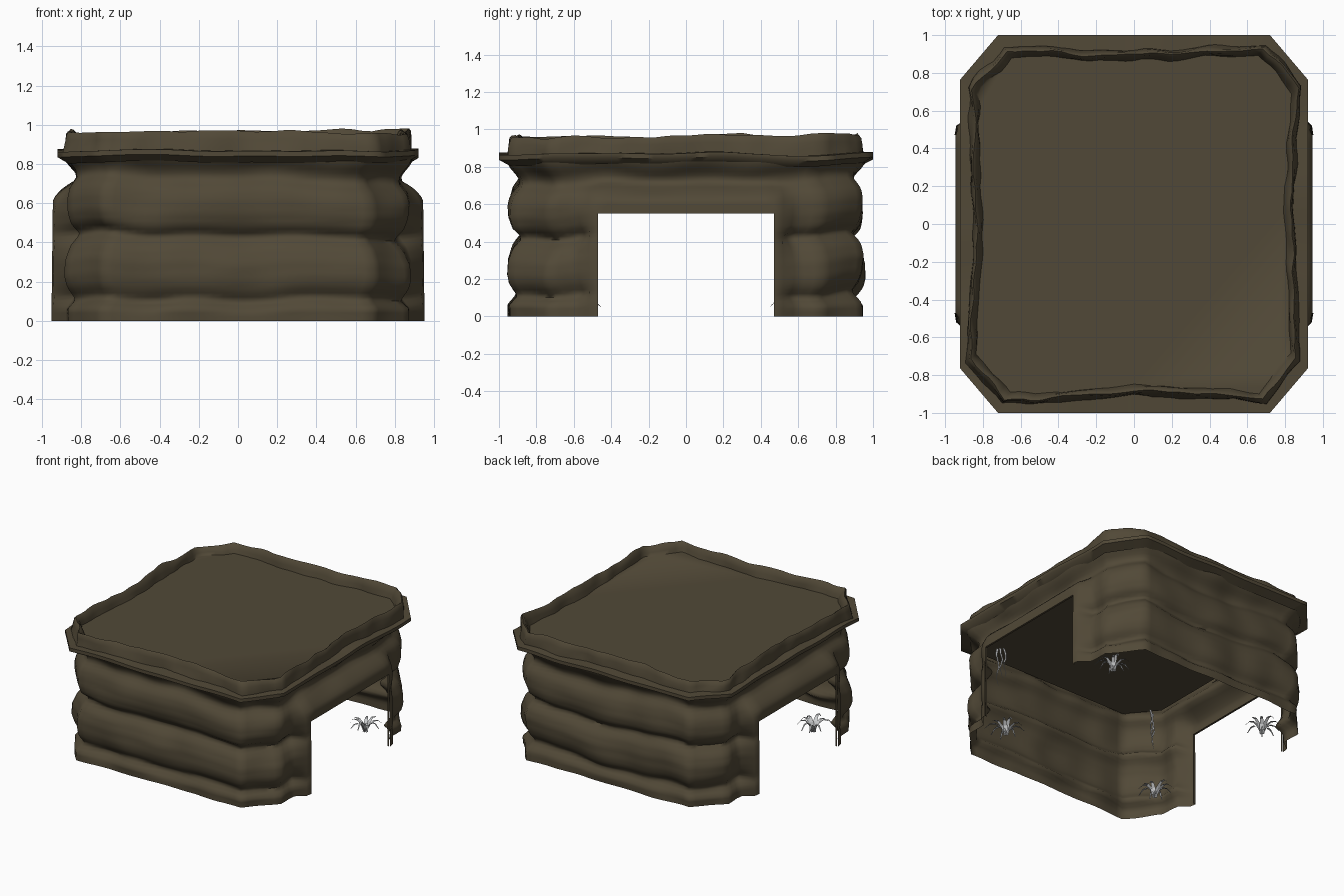
import bpy, bmesh, math, random
from mathutils import Vector, noise

if "Cube" in bpy.data.objects:
    bpy.data.objects.remove(bpy.data.objects["Cube"])

random.seed(4)


def material(name, rgb):
    m = bpy.data.materials.new(name)
    m.diffuse_color = (*rgb, 1)
    m.use_nodes = True
    m.node_tree.nodes["Principled BSDF"].inputs["Base Color"].default_value = m.diffuse_color
    return m


ROCK = material("brown rock", (0.083, 0.066, 0.038))
GRASS = material("pale grey plant", (0.6, 0.61, 0.62))


def make(name, bm, mat, angle=None, fix=True):
    if fix:
        bmesh.ops.recalc_face_normals(bm, faces=bm.faces)
    me = bpy.data.meshes.new(name)
    bm.to_mesh(me)
    bm.free()
    ob = bpy.data.objects.new(name, me)
    bpy.context.collection.objects.link(ob)
    me.materials.append(mat)
    if angle:
        bpy.ops.object.select_all(action='DESELECT')
        ob.select_set(True)
        bpy.context.view_layer.objects.active = ob
        bpy.ops.object.shade_smooth_by_angle(angle=math.radians(angle))
    return ob


def octagon(cx, hx, cy, hy):
    """Chamfered rectangle outline; cx, cy are where the chamfers begin."""
    corners = [(hx, -cy), (hx, -0.47), (hx, 0.47), (hx, cy), (cx, hy), (-cx, hy),
               (-hx, cy), (-hx, 0.47), (-hx, -0.47), (-hx, -cy), (-cx, -hy), (cx, -hy)]
    pts = []
    for i, a in enumerate(corners):
        a, b = Vector(a), Vector(corners[(i + 1) % len(corners)])
        n = max(1, round((b - a).length / 0.05))
        pts += [a.lerp(b, k / n) for k in range(n)]
    return pts


def wobble(x, y, z, seed, size=3.0):
    return noise.noise(Vector((x * size + seed, y * size, z * size)))


def interp(table, z):
    for (z0, v0), (z1, v1) in zip(table, table[1:]):
        if z <= z1:
            t = max(0, (z - z0) / (z1 - z0))
            return v0 + (v1 - v0) * t
    return table[-1][1]


def loft(bm, rings, keep=lambda c: True):
    vs = [[bm.verts.new(p) for p in r] for r in rings]
    n = len(vs[0])
    for a, b in zip(vs, vs[1:]):
        for i in range(n):
            q = (a[i], a[(i + 1) % n], b[(i + 1) % n], b[i])
            if keep(sum((v.co for v in q), Vector()) / 4):
                bm.faces.new(q)
    return vs


# Layered rock walls, one open shell with a doorway at each x end
LAYERS = [(0, 1.005), (0.06, 1.005), (0.11, 0.95), (0.17, 0.995), (0.22, 1.01), (0.3, 1.01),
          (0.37, 0.985), (0.43, 0.93), (0.48, 0.985), (0.54, 1.005), (0.61, 1.005), (0.66, 0.99),
          (0.72, 0.94), (0.76, 0.95), (0.82, 1.01), (0.86, 1.03)]
DOOR_Y, DOOR_Z, DOOR_X = 0.47, 0.55, 0.95


def wall_point(p, z):
    s = interp(LAYERS, z + 0.055 * wobble(p.x, p.y, z * 0.3, 7, 2.5) * min(1, z * 8))
    s += 0.028 * wobble(p.x, p.y, z, 20, 4)
    x, y = p.x * s, p.y * s
    if abs(p.x) > 0.85:  # blend out to the flat door surround
        d = math.hypot(1.6 * max(0, abs(p.y) - DOOR_Y), max(0, z - DOOR_Z))
        w = min(1, max(0, 1 - (d - 0.07) / 0.1))
        x = x * (1 - w) + math.copysign(DOOR_X - 0.012 * max(0, z - 0.1), x) * w
        y = y * (1 - w) + p.y * w
    return (x, y, z)


bm = bmesh.new()
outline = octagon(0.68, 0.862, 0.72, 0.935)
step = DOOR_Z / 27
loft(bm, [[wall_point(p, i * step) for p in outline] for i in range(43)],
     lambda c: not (abs(c.x) > 0.8 and abs(c.y) < DOOR_Y and c.z < DOOR_Z))
make("rock_walls", bm, ROCK, 85)

# Thin returns around both doorways
bm = bmesh.new()
for s in (-1, 1):
    path = [(-DOOR_Y, 0), (-DOOR_Y, DOOR_Z), (DOOR_Y, DOOR_Z), (DOOR_Y, 0)]
    a = [bm.verts.new((s * 0.945, y, z)) for y, z in path]
    b = [bm.verts.new((s * 0.93, y, z)) for y, z in path]
    for i in range(3):
        bm.faces.new((a[i], a[i + 1], b[i + 1], b[i]))
make("door_returns", bm, ROCK)

# Ceiling inside the hollow
bm = bmesh.new()
bm.faces.new([bm.verts.new((p.x * 0.96, p.y * 0.96, 0.8)) for p in outline])
make("ceiling", bm, ROCK)

# Thin overhanging ledge
bm = bmesh.new()
ledge = octagon(0.72, 0.92, 0.765, 1.0)


def ledge_ring(scale, z):
    return [(p.x * scale, p.y * scale, z + 0.018 * wobble(p.x, p.y, 0, 3, 2.5)) for p in ledge]


loft(bm, [ledge_ring(0.94, 0.81), ledge_ring(1, 0.842), ledge_ring(1, 0.868), ledge_ring(0.88, 0.872)])
make("ledge", bm, ROCK, 60)

# Crown: ragged narrow raised rim around a sunken flat roof, sides bowed in
bm = bmesh.new()
crown = octagon(0.7, 0.885, 0.73, 0.95)
RIM = [(0.998, 0.85, 0), (0.993, 0.89, 0.2), (0.987, 0.925, 0.6), (0.982, 0.954, 1), (0.972, 0.966, 1),
       (0.958, 0.954, 1), (0.945, 0.92, 0.5), (0.937, 0.888, 0)]
rings = []
for s, z, w in RIM:
    ring = []
    for p in crown:
        k = s + 0.03 * wobble(p.x, p.y, z * 0.7, 11, 3.5) + 0.018 * wobble(p.x, p.y, z, 40, 8)
        k -= 0.035 * (1 - min(abs(p.x) / 0.885, abs(p.y) / 0.95) / 0.77)
        lift = 0.03 * wobble(p.x, p.y, 0, 15, 2) + 0.014 * wobble(p.x, p.y, 0, 31, 6)
        ring.append((p.x * k, p.y * k, z + w * lift))
    rings.append(ring)
last = loft(bm, rings)[-1]
bm.faces.new(last)
make("crown_and_roof", bm, ROCK, 65)


def ribbon(bm, pts, side, width):
    """Tapering flat strip along pts."""
    prev = None
    for i, p in enumerate(pts):
        w = side * width * (1 - 0.85 * i / (len(pts) - 1))
        pair = (bm.verts.new(p - w), bm.verts.new(p + w))
        if prev:
            bm.faces.new((prev[0], prev[1], pair[1], pair[0]))
        prev = pair


# Grass tufts and hanging vines in the four inner corners
grass, vines = bmesh.new(), bmesh.new()
for sx in (-1, 1):
    for sy in (-1, 1):
        base = Vector((sx * 0.67, sy * 0.575, 0))
        for k in range(9):
            a = k * math.tau / 9 + random.uniform(-0.2, 0.2)
            d, side = Vector((math.cos(a), math.sin(a), 0)), Vector((-math.sin(a), math.cos(a), 0))
            r, h = random.uniform(0.11, 0.15), random.uniform(0.09, 0.12)
            pts = [base + d * r * t + Vector((0, 0, h * (2.8 * t - 2.3 * t * t)))
                   for t in (0, 0.25, 0.5, 0.75, 1)]
            ribbon(grass, pts, side, 0.018)
        for k in range(3):
            top = Vector((sx * (0.70 - 0.02 * k), sy * (0.63 - 0.015 * k), 0.7))
            length = random.uniform(0.2, 0.32)
            pts = [top + Vector((0.012 * math.sin(i * 1.7 + k), 0, -length * i / 6)) for i in range(7)]
            ribbon(vines, pts, Vector((1, 0, 0)), 0.01)
make("grass_tufts", grass, GRASS, fix=False)
make("hanging_vines", vines, GRASS, fix=False)
